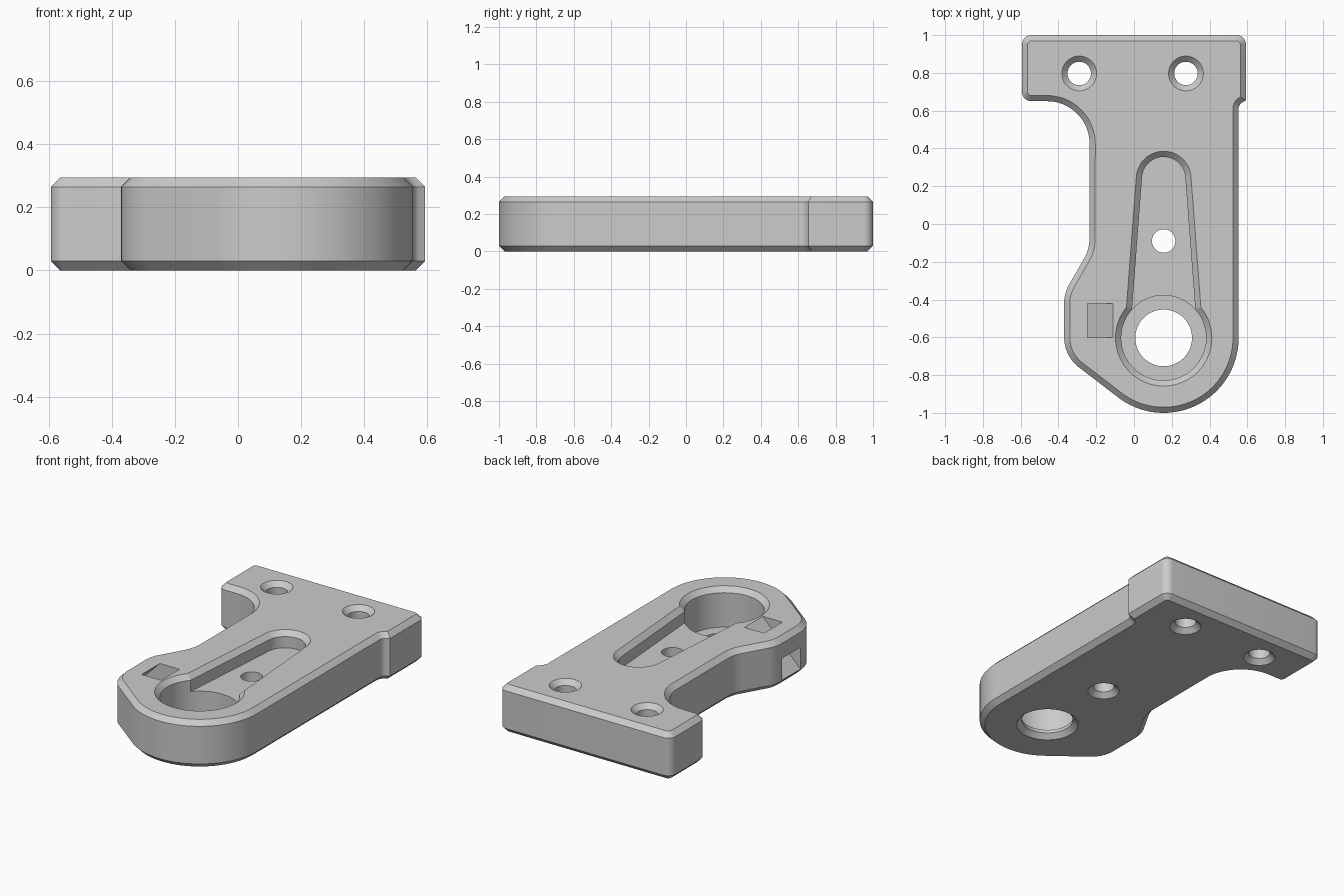
import bpy, bmesh
from math import cos, sin, radians, sqrt
from mathutils import Vector

H, CH = 0.295, 0.03           # plate thickness, edge chamfer
BX, BY = 0.157, -0.603        # bearing centre

if "Cube" in bpy.data.objects:
    bpy.data.objects.remove(bpy.data.objects["Cube"])


def arc(cx, cy, r, a0, a1, n=10):
    angles = [radians(a0 + (a1 - a0) * i / n) for i in range(n + 1)]
    return [Vector((cx + r * cos(a), cy + r * sin(a))) for a in angles]


def circle(cx, cy, r):
    return arc(cx, cy, r, 0, 360, 64)[:-1]


def offset(pts, d):
    """Grow a counter-clockwise outline by d with mitred corners."""
    out = []
    for i, p in enumerate(pts):
        e0 = (p - pts[i - 1]).normalized()
        e1 = (pts[(i + 1) % len(pts)] - p).normalized()
        n0, n1 = Vector((e0.y, -e0.x)), Vector((e1.y, -e1.x))
        out.append(p + (n0 + n1) * (d / (1 + n0.dot(n1))))
    return out


def loft(name, rings):
    """Solid through stacked (outline, z) rings, bottom to top."""
    bm = bmesh.new()
    loops = [[bm.verts.new((p.x, p.y, z)) for p in pts] for pts, z in rings]
    n = len(loops[0])
    for a, b in zip(loops, loops[1:]):
        for i in range(n):
            j = (i + 1) % n
            bm.faces.new((a[i], a[j], b[j], b[i]))
    bm.faces.new(loops[0][::-1])
    bm.faces.new(loops[-1])
    bmesh.ops.recalc_face_normals(bm, faces=bm.faces)
    mesh = bpy.data.meshes.new(name)
    bm.to_mesh(mesh)
    bm.free()
    ob = bpy.data.objects.new(name, mesh)
    bpy.context.collection.objects.link(ob)
    return ob


def cutter(name, pts, floor=None, top=None):
    """Straight cutter; chamfered wherever it breaks a plate face."""
    over = 0.01
    wide = offset(pts, CH + over)
    low = [(wide, -over), (pts, CH)] if floor is None else [(pts, floor)]
    high = [(pts, H - CH), (wide, H + over)] if top is None else [(pts, top)]
    return loft(name, low + high)


# Plate outline: flange, arm, bearing end and side lug
outline = (
    arc(BX, BY, 0.397, 235, 360, 40)
    + arc(0.593, 0.61, 0.039, 180, 120, 6)
    + [Vector((0.593, 0.655))]
    + arc(0.543, 0.95, 0.05, 0, 90)
    + arc(-0.543, 0.95, 0.05, 90, 180)
    + arc(-0.543, 0.7, 0.05, 180, 270)
    + arc(-0.46, 0.425, 0.225, 90, 0, 20)
    + arc(-0.436, -0.08, 0.2, 0, -30)
    + arc(-0.17, -0.42, 0.2, 150, 180)
    + arc(-0.17, -0.6, 0.2, 180, 235, 14)
)
inner = offset(outline, -CH)
plate = loft("bracket_plate", [(inner, 0), (outline, CH), (outline, H - CH), (inner, H)])

# Tapered slot that opens into the bearing pocket
slot = arc(BX, 0.24, 0.115, 4, 176, 32) + [Vector((BX - 0.176, -0.56)), Vector((BX + 0.176, -0.56))]

cutters = [
    cutter("screw_hole_right", circle(-0.29, 0.797, 0.062)),
    cutter("screw_hole_left", circle(0.275, 0.797, 0.062)),
    cutter("slot", slot, floor=0.195),
    cutter("bearing_pocket", circle(BX, BY, 0.225), floor=0.05),
    cutter("shaft_hole", circle(BX, BY, 0.15), top=0.1),
    cutter("slot_hole", circle(BX, -0.09, 0.062), top=0.23),
]

# Slanted tie channel from the top face out through the side lug
bpy.ops.mesh.primitive_cube_add(size=1, location=(-0.275, -0.51, 0.198))
channel = bpy.context.object
channel.name = "tie_channel"
channel.scale = (0.6, 0.18, 0.135 / sqrt(2))
channel.rotation_euler.y = radians(-45)
cutters.append(channel)

# Apply the cuts and drop the cutters
bpy.ops.object.select_all(action='DESELECT')
bpy.context.view_layer.objects.active = plate
plate.select_set(True)
for c in cutters:
    c.hide_render = True
    mod = plate.modifiers.new(c.name, 'BOOLEAN')
    mod.operation = 'DIFFERENCE'
    mod.solver = 'EXACT'
    mod.object = c
    bpy.ops.object.modifier_apply(modifier=mod.name)
    bpy.data.objects.remove(c)

# One grey finish
grey = bpy.data.materials.new("grey")
grey.use_nodes = True
color = (0.6, 0.6, 0.6, 1)
grey.diffuse_color = color
grey.node_tree.nodes["Principled BSDF"].inputs["Base Color"].default_value = color
plate.data.materials.clear()
plate.data.materials.append(grey)
for p in plate.data.polygons:
    p.material_index = 0
bpy.ops.object.shade_smooth_by_angle(angle=radians(25))
